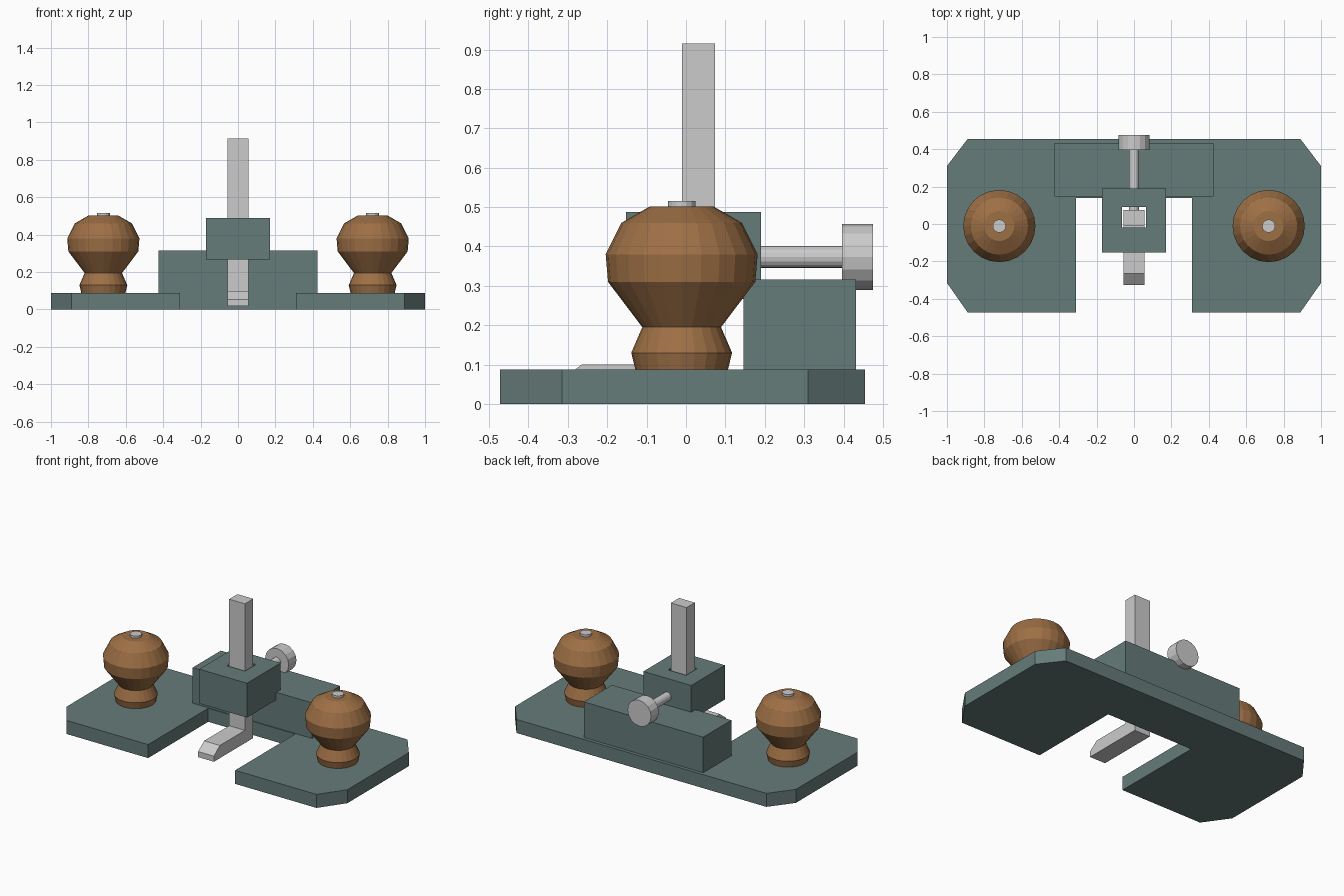
import bpy, bmesh, math
from mathutils import Matrix, Vector

if "Cube" in bpy.data.objects:
    bpy.data.objects.remove(bpy.data.objects["Cube"])


def paint(name, rgb):
    m = bpy.data.materials.new(name)
    m.diffuse_color = (*rgb, 1)
    m.use_nodes = True
    m.node_tree.nodes["Principled BSDF"].inputs["Base Color"].default_value = m.diffuse_color
    return m


TEAL = paint("teal_paint", (0.13, 0.2, 0.19))
WOOD = paint("wood", (0.34, 0.16, 0.06))


def finish(name, bm, mat=None):
    bmesh.ops.recalc_face_normals(bm, faces=bm.faces[:])
    me = bpy.data.meshes.new(name)
    bm.to_mesh(me)
    bm.free()
    ob = bpy.data.objects.new(name, me)
    bpy.context.collection.objects.link(ob)
    if mat:
        me.materials.append(mat)
    return ob


def prism(name, pts, direction, mat=None):
    """Extrude a closed outline along a direction."""
    bm = bmesh.new()
    face = bm.faces.new([bm.verts.new(p) for p in pts])
    ext = bmesh.ops.extrude_face_region(bm, geom=[face], use_keep_orig=True)
    verts = [g for g in ext["geom"] if isinstance(g, bmesh.types.BMVert)]
    bmesh.ops.translate(bm, verts=verts, vec=Vector(direction))
    return finish(name, bm, mat)


def box(name, x, y0, y1, z0, z1, mat=None):
    return prism(name, [(-x, y0, z0), (x, y0, z0), (x, y1, z0), (-x, y1, z0)],
                 (0, 0, z1 - z0), mat)


def lathe(name, profile, sides, matrix, mat=None):
    """Stack of capped rings (radius, height) around local z."""
    bm = bmesh.new()
    rings = [[bm.verts.new((r * math.cos(2 * math.pi * i / sides),
                            r * math.sin(2 * math.pi * i / sides), h))
              for i in range(sides)] for r, h in profile]
    for a, b in zip(rings, rings[1:]):
        for i in range(sides):
            j = (i + 1) % sides
            bm.faces.new((a[i], a[j], b[j], b[i]))
    bm.faces.new(rings[0][::-1])
    bm.faces.new(rings[-1])
    bm.transform(matrix)
    return finish(name, bm, mat)


# U-shaped sole plate with clipped corners
half = [(0.31, 0.14), (0.31, -0.472), (0.89, -0.472), (1, -0.315),
        (1, 0.31), (0.89, 0.454)]
outline = half + [(-x, y) for x, y in reversed(half)]
prism("sole_plate", [(x, y, 0) for x, y in outline], (0, 0, 0.087), TEAL)

# raised bridge at the back
box("bridge", 0.425, 0.146, 0.432, 0.087, 0.316, TEAL)

# clamp collar with a square hole for the cutter post
collar = box("clamp_collar", 0.17, -0.152, 0.19, 0.267, 0.488, TEAL)
cutter = box("collar_hole_helper", 0.064, -0.02, 0.09, 0.2, 0.6)
cutter.hide_render = True
mod = collar.modifiers.new("hole", "BOOLEAN")
mod.operation = "DIFFERENCE"
mod.solver = "EXACT"
mod.object = cutter
bpy.context.view_layer.objects.active = collar
bpy.ops.object.modifier_apply(modifier=mod.name)
bpy.data.objects.remove(cutter)

# L-shaped cutter: upright post and bevelled foot
side = [(0.074, 0.018), (0.074, 0.915), (-0.01, 0.915), (-0.01, 0.1),
        (-0.265, 0.1), (-0.325, 0.054), (-0.325, 0.018)]
prism("cutter_blade", [(-0.056, y, z) for y, z in side], (0.112, 0, 0))

# thumb screw pointing backwards
screw = Matrix.Translation((0, 0, 0.373)) @ Matrix.Rotation(-math.pi / 2, 4, "X")
lathe("thumb_screw_shaft", [(0.028, 0.072), (0.028, 0.4)], 16, screw)
lathe("thumb_screw_head", [(0.084, 0.396), (0.084, 0.475)], 16, screw)

# turned knobs with screw caps
knob = [(0.117, 0.085), (0.128, 0.13), (0.1, 0.195), (0.187, 0.31),
        (0.193, 0.38), (0.153, 0.46), (0.08, 0.502)]
for label, x in (("left", -0.72), ("right", 0.72)):
    at = Matrix.Translation((x, -0.011, 0))
    lathe(label + "_knob", knob, 24, at, WOOD)
    lathe(label + "_knob_screw", [(0.035, 0.49), (0.035, 0.516)], 16, at)
